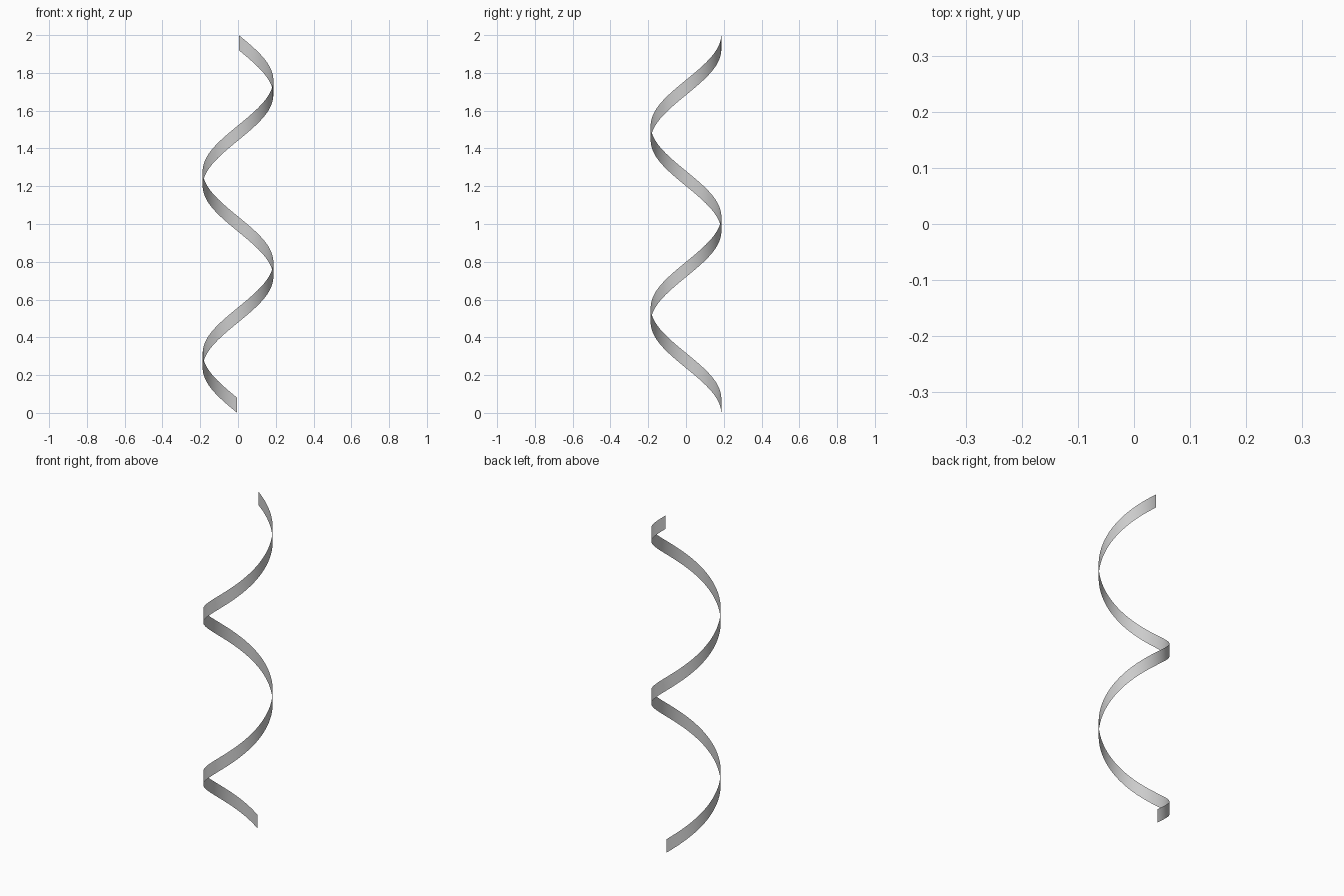
import bpy, bmesh, math

if "Cube" in bpy.data.objects:
    bpy.data.objects.remove(bpy.data.objects["Cube"])

RADIUS = 0.187
WIDTH = 0.08            # vertical height of the band
SEGMENTS = 192
START = math.radians(91.3)
SWEEP = math.radians(717.4)   # just under two turns
RISE = 2.0 - WIDTH

# Helical ribbon: a thin upright band, no thickness
bm = bmesh.new()
rows = []
for i in range(SEGMENTS + 1):
    t = i / SEGMENTS
    a = START + SWEEP * t
    x, y, z = RADIUS * math.cos(a), RADIUS * math.sin(a), RISE * t
    rows.append((bm.verts.new((x, y, z)), bm.verts.new((x, y, z + WIDTH))))
for (a0, a1), (b0, b1) in zip(rows, rows[1:]):
    bm.faces.new((a0, b0, b1, a1)).smooth = True

mesh = bpy.data.meshes.new("spiral_ribbon")
bm.to_mesh(mesh)
bm.free()
ribbon = bpy.data.objects.new("spiral_ribbon", mesh)
bpy.context.collection.objects.link(ribbon)
